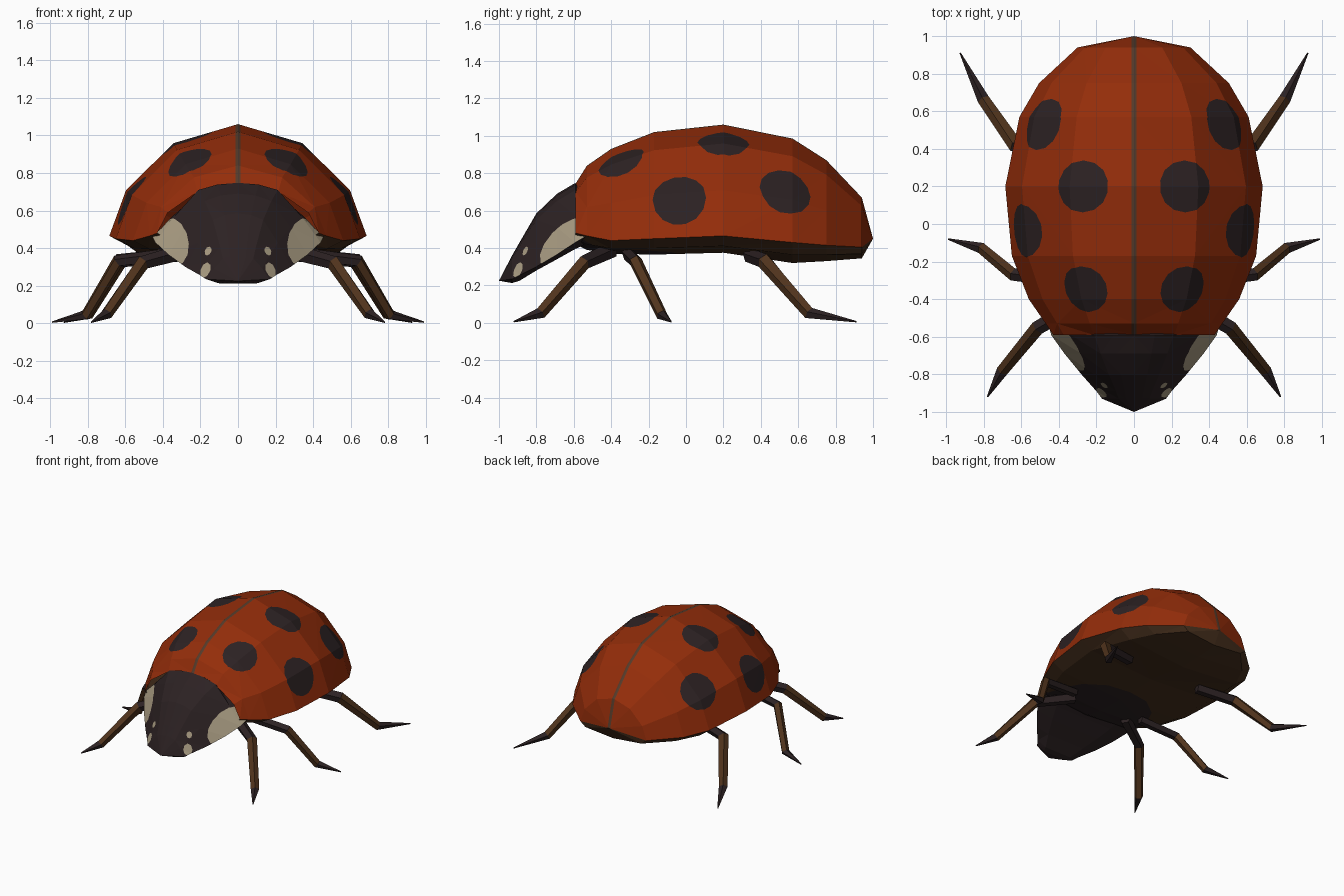
import bpy, bmesh, math
from mathutils import Vector

if "Cube" in bpy.data.objects:
    bpy.data.objects.remove(bpy.data.objects["Cube"])


def mat(name, rgb):
    m = bpy.data.materials.new(name)
    m.diffuse_color = (*rgb, 1)
    m.use_nodes = True
    m.node_tree.nodes["Principled BSDF"].inputs["Base Color"].default_value = m.diffuse_color
    return m


RED = mat("shell red", (0.295, 0.026, 0.003))
BLACK = mat("soft black", (0.025, 0.0155, 0.0165))
SEAM = mat("seam brown", (0.09, 0.042, 0.022))
CREAM = mat("cream", (0.40, 0.335, 0.225))
BELLY = mat("belly brown", (0.06, 0.028, 0.012))
LEG = mat("leg brown", (0.082, 0.034, 0.012))


def loft(stations, section):
    """Right half of a body; stations are (y, half width, top, edge, bottom)."""
    bm = bmesh.new()
    rows = []
    for y, w, top, edge, bot in stations:
        row = []
        for fx, fz in section:
            z = edge + (top - edge) * fz if fz >= 0 else edge + (edge - bot) * fz
            row.append(bm.verts.new((w * fx, y, z)))
        rows.append(row)
    for a, b in zip(rows, rows[1:]):
        for j in range(len(section) - 1):
            bm.faces.new((a[j], a[j + 1], b[j + 1], b[j]))
    bmesh.ops.remove_doubles(bm, verts=bm.verts, dist=0.0005)
    bmesh.ops.triangulate(bm, faces=bm.faces)
    bm.normal_update()
    return bm


def split(bm, faces, co, no):
    geom = set(faces)
    for f in faces:
        geom.update(f.edges)
        geom.update(f.verts)
    bmesh.ops.bisect_plane(bm, geom=list(geom), dist=1e-5, plane_co=co, plane_no=no)


def patch(bm, centre, axis, along, ru, rv, index, n=14):
    """Cut an ellipse, seen along axis, into the surface and colour it."""
    c, ax = Vector(centre), Vector(axis).normalized()
    u = Vector(along)
    u = (u - ax * u.dot(ax)).normalized()
    v = ax.cross(u)
    planes = []

    def inside():
        out = []
        for f in bm.faces:
            m = f.calc_center_median()
            if f.normal.dot(ax) > 0.1 and all((m - p).dot(q) < 0 for p, q in planes):
                out.append(f)
        return out

    for i in range(n):
        a = 2 * math.pi * (i + 0.5) / n
        p = c + u * ru * math.cos(a) + v * rv * math.sin(a)
        q = (u * (math.cos(a) / ru) + v * (math.sin(a) / rv)).normalized()
        split(bm, inside(), p, q)
        bm.normal_update()
        planes.append((p, q))
    for f in inside():
        f.material_index = index


def finish(name, bm, mats):
    me = bpy.data.meshes.new(name)
    bm.to_mesh(me)
    bm.free()
    for m in mats:
        me.materials.append(m)
    ob = bpy.data.objects.new(name, me)
    bpy.context.collection.objects.link(ob)
    mod = ob.modifiers.new("mirror", "MIRROR")
    mod.use_axis = (True, False, False)
    return ob


BODY = [
    (-0.59, 0.43, 0.745, 0.48, 0.42),
    (-0.53, 0.47, 0.84, 0.465, 0.39),
    (-0.40, 0.56, 0.93, 0.44, 0.37),
    (-0.17, 0.65, 1.02, 0.45, 0.365),
    (0.20, 0.685, 1.06, 0.465, 0.375),
    (0.57, 0.61, 0.985, 0.43, 0.32),
    (0.75, 0.505, 0.87, 0.415, 0.33),
    (0.94, 0.30, 0.67, 0.405, 0.345),
    (1.00, 0.0, 0.45, 0.45, 0.45),
]

# wing shell with centre seam and spots
bm = loft(BODY, [(0, 1), (0.5, 0.83), (0.87, 0.41), (1, 0)])
split(bm, list(bm.faces), (0.012, 0, 0), (1, 0, 0))
bm.normal_update()
for f in bm.faces:
    if f.calc_center_median().x < 0.012:
        f.material_index = 2
for centre, axis, ru, rv in [
    ((0.275, 0.20, 0.97), (0.35, 0, 1), 0.135, 0.142),
    ((0.265, -0.35, 0.87), (0.4, -0.4, 0.85), 0.13, 0.125),
    ((0.48, 0.53, 0.70), (0.85, 0.25, 0.55), 0.14, 0.14),
    ((0.58, -0.035, 0.66), (0.9, -0.1, 0.45), 0.14, 0.145),
]:
    patch(bm, centre, axis, (0, 1, 0), ru, rv, 1)
finish("wing_shell", bm, [RED, BLACK, SEAM])

# belly with dark oval chest
bm = loft(BODY, [(1, 0), (0.85, -0.6), (0, -1)])
patch(bm, (0, -0.45, 0.37), (0, 0, -1), (0, 1, 0), 0.40, 0.42, 1)
finish("belly", bm, [BELLY, BLACK])

# head and neck shield with cream cheeks and dots
HEAD = [
    (-1.00, 0.0, 0.225, 0.225, 0.225),
    (-0.93, 0.17, 0.36, 0.235, 0.213),
    (-0.89, 0.20, 0.43, 0.255, 0.225),
    (-0.80, 0.28, 0.585, 0.30, 0.28),
    (-0.69, 0.37, 0.69, 0.365, 0.34),
    (-0.592, 0.44, 0.748, 0.43, 0.395),
    (-0.54, 0.455, 0.71, 0.46, 0.42),
    (-0.40, 0.40, 0.70, 0.46, 0.42),
]
bm = loft(HEAD, [(0, 1), (0.25, 0.97), (0.48, 0.88), (0.76, 0.45), (1, 0), (0.6, -1), (0, -1)])
patch(bm, (0.37, -0.66, 0.435), (0.85, -0.45, 0.3), (0.3, 0.75, 0.6), 0.17, 0.105, 1)
patch(bm, (0.18, -0.905, 0.285), (0.6, -0.7, 0.3), (0, 0, 1), 0.042, 0.032, 1, 8)
patch(bm, (0.16, -0.86, 0.385), (0.5, -0.7, 0.5), (0, 0, 1), 0.024, 0.02, 1, 8)
finish("head", bm, [BLACK, CREAM])


# legs: thigh, shin and pointed foot
def leg(name, path, radii, sides=5):
    pts = [Vector(p) for p in path]
    bm = bmesh.new()
    rings = []
    for i, (p, r) in enumerate(zip(pts, radii)):
        t = (pts[min(i + 1, 3)] - pts[max(i - 1, 0)]).normalized()
        s = t.cross(Vector((0, 0, 1))).normalized()
        n = s.cross(t)
        angles = [math.pi / 2 + 2 * math.pi * k / sides for k in range(sides)]
        rings.append([bm.verts.new(p + (s * math.cos(a) + n * math.sin(a)) * r)
                      for a in angles])
    for i in range(3):
        for k in range(sides):
            j = (k + 1) % sides
            f = bm.faces.new((rings[i][k], rings[i][j], rings[i + 1][j], rings[i + 1][k]))
            f.material_index = 1 if i == 1 else 0
    bm.faces.new(rings[0])
    bm.faces.new(rings[3])
    bmesh.ops.recalc_face_normals(bm, faces=bm.faces)
    finish(name, bm, [BLACK, LEG])


leg("front_legs", [(0.25, -0.40, 0.39), (0.51, -0.55, 0.32), (0.70, -0.78, 0.05), (0.78, -0.92, 0.006)],
    (0.045, 0.040, 0.033, 0.004))
leg("middle_legs", [(0.32, -0.31, 0.37), (0.64, -0.27, 0.33), (0.81, -0.13, 0.042), (0.99, -0.08, 0.006)],
    (0.036, 0.036, 0.031, 0.004))
leg("back_legs", [(0.33, 0.34, 0.36), (0.63, 0.42, 0.33), (0.80, 0.66, 0.05), (0.925, 0.91, 0.006)],
    (0.040, 0.043, 0.034, 0.004))
